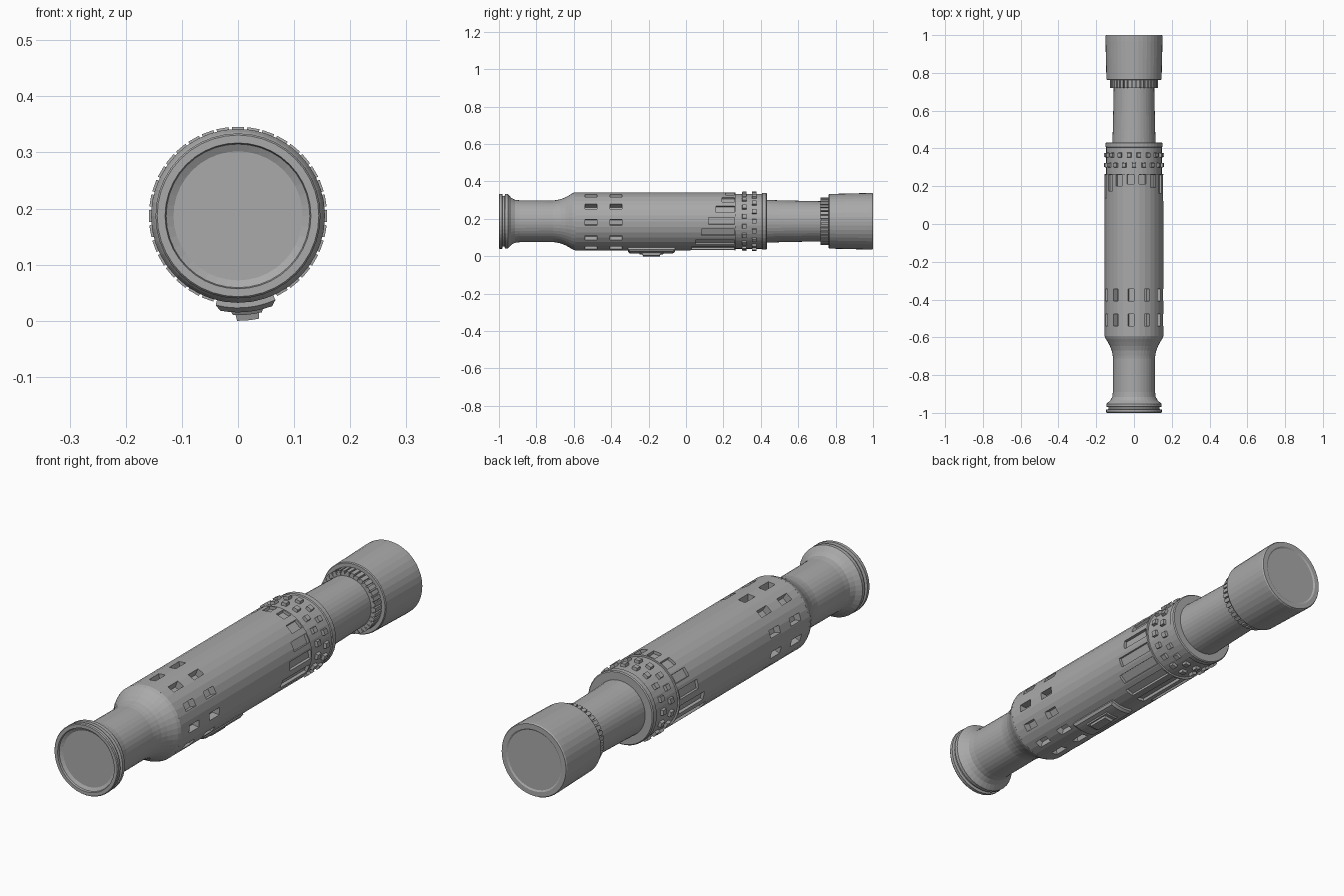
import bpy, bmesh, math
from math import sin, cos, radians, pi

if "Cube" in bpy.data.objects:
    bpy.data.objects.remove(bpy.data.objects["Cube"])

CZ = 0.187  # height of the long axis

metal = bpy.data.materials.new("grey_metal")
metal.diffuse_color = (0.4, 0.4, 0.4, 1)
metal.use_nodes = True
metal.node_tree.nodes["Principled BSDF"].inputs["Base Color"].default_value = metal.diffuse_color


def polar(a, r, y):
    return (r * sin(a), y, CZ + r * cos(a))


def finish(bm, name):
    bmesh.ops.recalc_face_normals(bm, faces=bm.faces)
    me = bpy.data.meshes.new(name)
    bm.to_mesh(me)
    bm.free()
    me.materials.append(metal)
    ob = bpy.data.objects.new(name, me)
    bpy.context.collection.objects.link(ob)
    return ob


def lathe(name, profile, seg=40):
    """Closed solid turned around the long axis from (y, radius) points."""
    bm = bmesh.new()
    rings = [[bm.verts.new(polar(2 * pi * i / seg, r, y)) for i in range(seg)]
             for y, r in profile]
    for p, q in zip(rings, rings[1:]):
        for i in range(seg):
            j = (i + 1) % seg
            bm.faces.new((p[i], p[j], q[j], q[i]))
    bm.faces.new(rings[0])
    bm.faces.new(rings[-1])
    return finish(bm, name)


def arc_block(bm, angle, half, y0, y1, r0, r1, n=1, taper=0.0):
    """Block wrapped on the tube: angle and half width in degrees from the top."""
    rows = []
    for k in range(n + 1):
        s = -1 + 2 * k / n
        a = radians(angle + half * s)
        b = radians(angle) + s * (radians(half) - taper / r1)
        rows.append([bm.verts.new(p) for p in (
            polar(a, r0, y0), polar(a, r0, y1),
            polar(b, r1, y1 - taper), polar(b, r1, y0 + taper))])
    for p, q in zip(rows, rows[1:]):
        for i in range(4):
            j = (i + 1) % 4
            bm.faces.new((p[i], p[j], q[j], q[i]))
    bm.faces.new(rows[0])
    bm.faces.new(rows[-1])


# Front pommel: dished end, two rims, and a narrow neck
lathe("pommel", [
    (-0.985, 0.114), (-0.985, 0.115), (-0.992, 0.128), (-1.0, 0.130),
    (-1.0, 0.144), (-0.996, 0.147), (-0.983, 0.147), (-0.980, 0.136),
    (-0.970, 0.136), (-0.967, 0.146), (-0.952, 0.146), (-0.945, 0.138),
    (-0.935, 0.126), (-0.915, 0.115), (-0.89, 0.112), (-0.71, 0.111), (-0.68, 0.113)])

# Flared shoulder
lathe("shoulder", [(-0.72, 0.110), (-0.695, 0.113), (-0.67, 0.118), (-0.645, 0.128),
                   (-0.625, 0.139), (-0.607, 0.150), (-0.594, 0.155), (-0.59, 0.155)])

# Main sleeve with windows and stepped grooves cut in
sleeve = lathe("sleeve", [(-0.594, 0.155), (0.265, 0.155)], 32)
bm = bmesh.new()
for i in range(11):
    for y in (-0.508, -0.375):
        arc_block(bm, -6 + i * 360 / 11, 5.8, y - 0.032, y + 0.032, 0.125, 0.18)
for i in range(15):
    a = -7 + i * 24
    start = 0.035 + 0.62 * (0.137 + 0.155 * cos(radians(a)))
    arc_block(bm, a, 7, min(start, 0.212), 0.259, 0.143, 0.18)
cutter = finish(bm, "sleeve_cutter")
cutter.hide_render = True
mod = sleeve.modifiers.new("cuts", 'BOOLEAN')
mod.operation = 'DIFFERENCE'
mod.solver = 'EXACT'
mod.object = cutter
bpy.context.view_layer.objects.active = sleeve
bpy.ops.object.modifier_apply(modifier="cuts")
bpy.data.objects.remove(cutter)

# Grip ring with two staggered rows of studs
lathe("grip_ring", [(0.26, 0.147), (0.405, 0.147), (0.408, 0.151),
                    (0.428, 0.151), (0.432, 0.147)])
bm = bmesh.new()
for i in range(18):
    for row, y in enumerate((0.312, 0.365)):
        arc_block(bm, i * 20 + row * 10, 4.6, y - 0.013, y + 0.013, 0.14, 0.159, taper=0.002)
finish(bm, "grip_studs")

# Rear neck
lathe("rear_neck", [(0.42, 0.115), (0.5, 0.112), (0.73, 0.107)])

# Toothed ring in front of the end cap
lathe("tooth_ring", [(0.722, 0.119), (0.77, 0.119)])
bm = bmesh.new()
for i in range(36):
    arc_block(bm, i * 10, 3.6, 0.72, 0.765, 0.11, 0.128)
finish(bm, "ring_teeth")

# End cap
lathe("end_cap", [(0.762, 0.143), (0.766, 0.146), (0.97, 0.151), (0.995, 0.151),
                  (1.0, 0.148), (1.0, 0.128), (0.996, 0.122)])

# Switch plate and button on the underside
bm = bmesh.new()
arc_block(bm, 175, 19, -0.31, -0.06, 0.145, 0.164, 6)
arc_block(bm, 175, 19, -0.31, -0.06, 0.164, 0.172, 6, taper=0.010)
finish(bm, "switch_plate")
bm = bmesh.new()
arc_block(bm, 174.5, 11, -0.255, -0.115, 0.165, 0.177, 4, taper=0.008)
arc_block(bm, 174.5, 7.5, -0.235, -0.135, 0.17, 0.187, 4, taper=0.005)
finish(bm, "switch_button")
